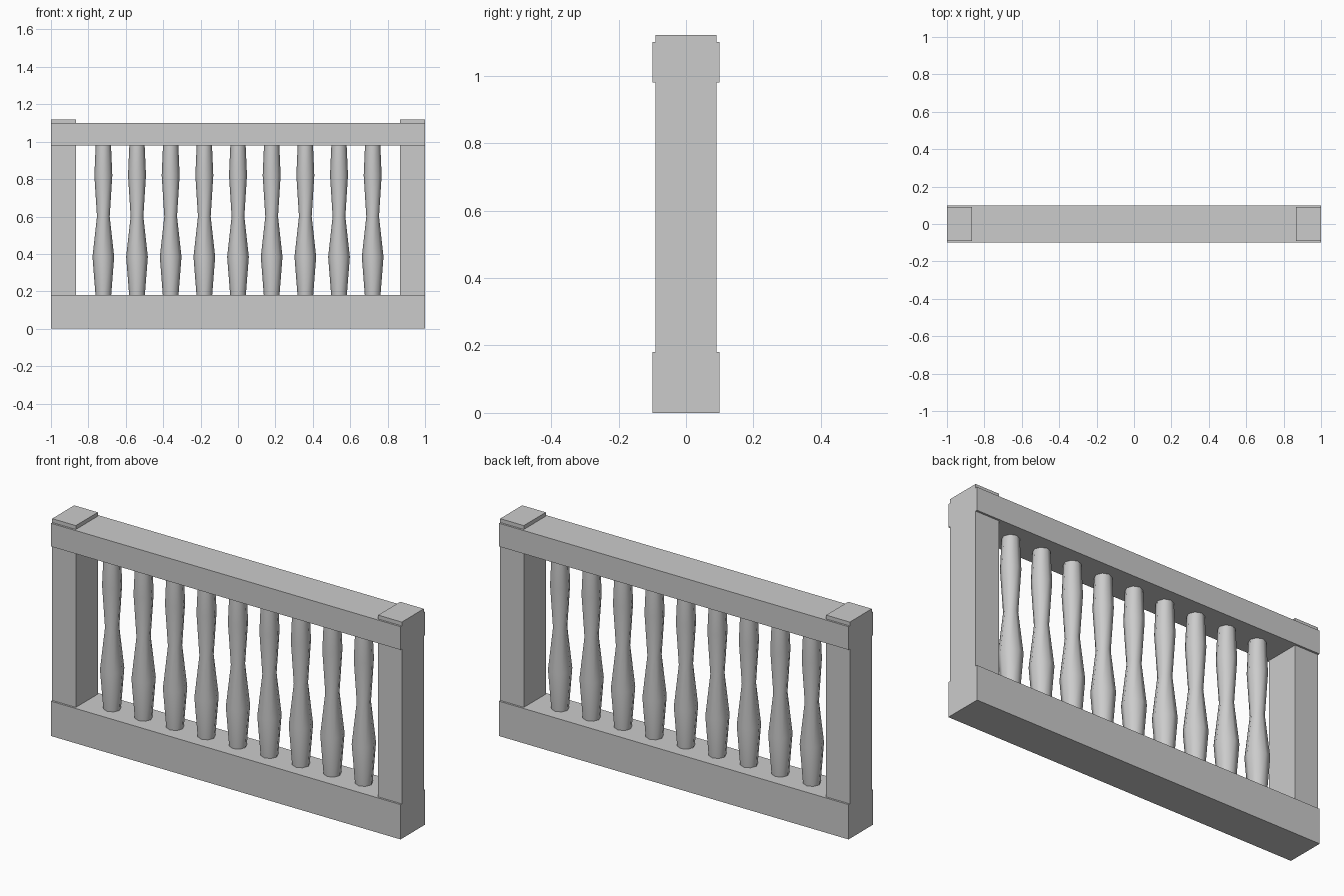
import bpy, bmesh, math

if "Cube" in bpy.data.objects:
    bpy.data.objects.remove(bpy.data.objects["Cube"])

def box(name, x0, x1, y0, y1, z0, z1):
    bm = bmesh.new()
    bmesh.ops.create_cube(bm, size=1)
    for v in bm.verts:
        v.co = ((x0 + x1) / 2 + v.co.x * (x1 - x0),
                (y0 + y1) / 2 + v.co.y * (y1 - y0),
                (z0 + z1) / 2 + v.co.z * (z1 - z0))
    return finish(name, bm)

def finish(name, bm):
    me = bpy.data.meshes.new(name)
    bm.to_mesh(me)
    bm.free()
    ob = bpy.data.objects.new(name, me)
    bpy.context.collection.objects.link(ob)
    return ob

# turned baluster: (radius, height) profile
PROFILE = [(0.042, 0.18), (0.058, 0.385), (0.034, 0.60), (0.048, 0.82), (0.041, 0.98)]
SIDES = 8

def baluster(name, x):
    bm = bmesh.new()
    rings = [[bm.verts.new((r * math.cos(2 * math.pi * i / SIDES),
                            r * math.sin(2 * math.pi * i / SIDES), z))
              for i in range(SIDES)] for r, z in PROFILE]
    for a, b in zip(rings, rings[1:]):
        for i in range(SIDES):
            j = (i + 1) % SIDES
            bm.faces.new((a[i], a[j], b[j], b[i])).smooth = True
    bm.faces.new(rings[0][::-1])
    bm.faces.new(rings[-1])
    for e in bm.edges:
        e.smooth = len({f.smooth for f in e.link_faces}) == 1
    ob = finish(name, bm)
    ob.location.x = x
    return ob

# rails
box("bottom_rail", -1, 1, -0.10, 0.10, 0, 0.18)
box("top_rail", -1, 1, -0.10, 0.10, 0.98, 1.10)

# end posts, slightly thinner and taller than the rails
for side, s in (("left", -1), ("right", 1)):
    x0, x1 = sorted((s * 0.865, s))
    box(f"{side}_post", x0, x1, -0.09, 0.09, 0, 1.12)

# row of balusters
for i in range(9):
    baluster(f"baluster_{i + 1}", -0.72 + 0.18 * i)
